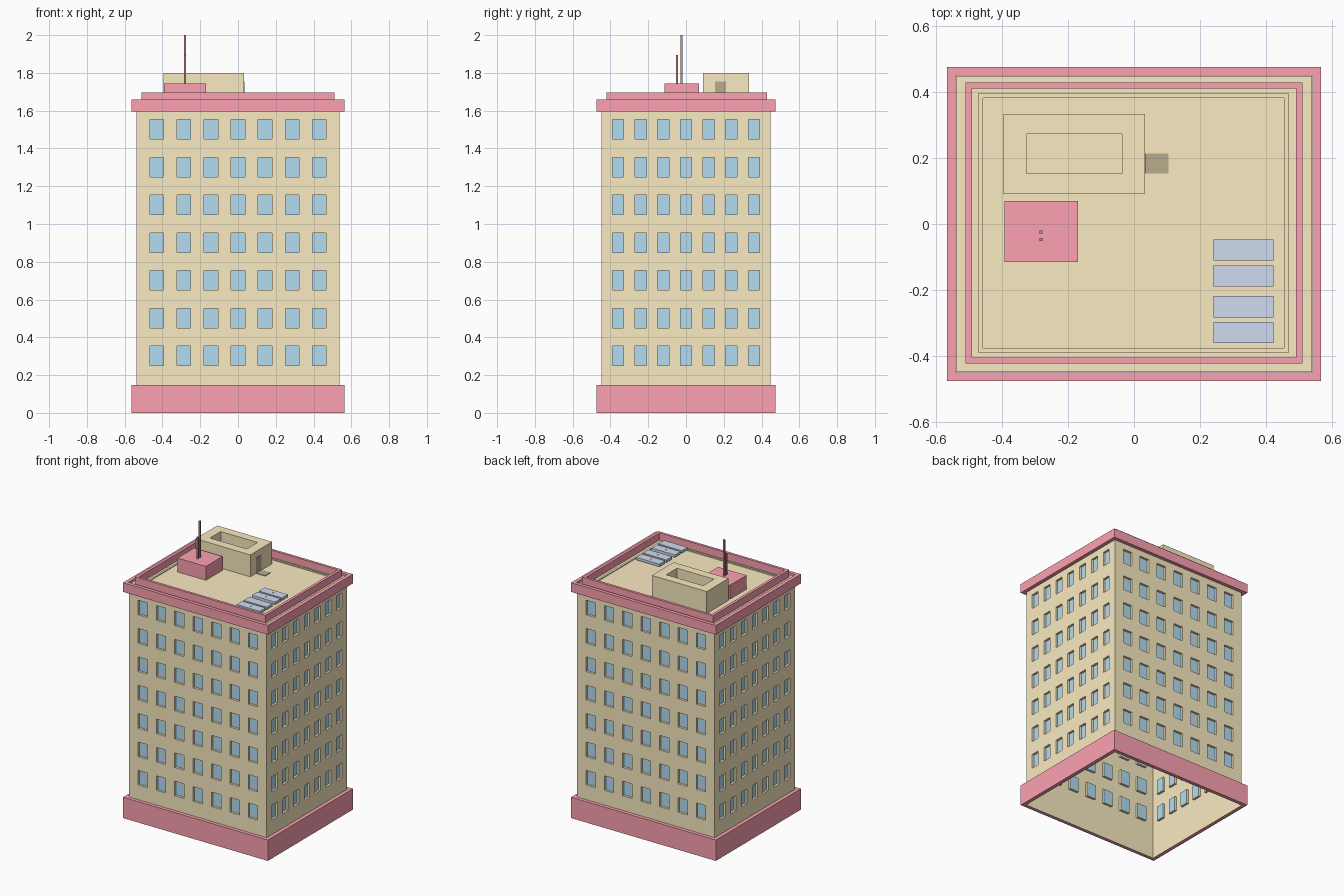
import bpy, bmesh
from mathutils import Matrix, Vector

if "Cube" in bpy.data.objects:
    bpy.data.objects.remove(bpy.data.objects["Cube"])


def material(name, rgb):
    m = bpy.data.materials.new(name)
    m.diffuse_color = (*rgb, 1)
    m.use_nodes = True
    m.node_tree.nodes["Principled BSDF"].inputs["Base Color"].default_value = m.diffuse_color
    return m


BEIGE = material("beige_plaster", (0.96, 0.83, 0.54))
PINK = material("pink_trim", (0.98, 0.36, 0.44))
GLASS = material("window_glass", (0.45, 0.72, 0.88))
SOLAR = material("solar_blue", (0.63, 0.71, 0.87))
DARK = material("dark_door", (0.48, 0.41, 0.27))
MAST = material("mast_brown", (0.60, 0.25, 0.28))

BX, BY, ROOF = 0.538, 0.448, 1.645


def finish(name, bm, *mats):
    me = bpy.data.meshes.new(name)
    bm.to_mesh(me)
    bm.free()
    for m in mats:
        me.materials.append(m)
    ob = bpy.data.objects.new(name, me)
    bpy.context.collection.objects.link(ob)
    return ob


def box(name, x, y, z, mat):
    bm = bmesh.new()
    size = Vector((x[1] - x[0], y[1] - y[0], z[1] - z[0]))
    mid = Vector((sum(x) / 2, sum(y) / 2, sum(z) / 2))
    bmesh.ops.create_cube(bm, size=1, matrix=Matrix.Translation(mid) @ Matrix.Diagonal((*size, 1)))
    return finish(name, bm, mat)


def frame(name, outer, inner, z, mat, center=(0, 0)):
    """Rectangular ring given outer and inner half sizes."""
    bm = bmesh.new()
    corners = [(-1, -1), (1, -1), (1, 1), (-1, 1)]
    loops = [[bm.verts.new((center[0] + h[0] * sx, center[1] + h[1] * sy, zz)) for sx, sy in corners]
             for h, zz in ((outer, z[0]), (outer, z[1]), (inner, z[1]), (inner, z[0]))]
    for k in range(4):
        a, b = loops[k], loops[(k + 1) % 4]
        for i in range(4):
            j = (i + 1) % 4
            bm.faces.new((a[i], a[j], b[j], b[i]))
    return finish(name, bm, mat)


def wall(name, half, dist, turn, spacing, width):
    """Facade sheet with a 7 x 7 grid of recessed windows."""
    bm = bmesh.new()
    us = [-half] + [c * spacing + s * width / 2 for c in range(-3, 4) for s in (-1, 1)] + [half]
    zs = [0] + [0.25 + 0.2 * r + h for r in range(7) for h in (0, 0.103)] + [ROOF]
    rot = Matrix.Rotation(turn, 4, 'Z')
    grid = [[bm.verts.new(rot @ Vector((u, -dist, z))) for u in us] for z in zs]
    panes = []
    for r in range(len(zs) - 1):
        for c in range(len(us) - 1):
            f = bm.faces.new((grid[r][c], grid[r][c + 1], grid[r + 1][c + 1], grid[r + 1][c]))
            if r % 2 and c % 2:
                panes.append(f)
    bm.normal_update()
    # recess: zero-width inset pushed inwards
    bmesh.ops.inset_individual(bm, faces=panes, thickness=0, depth=-0.016)
    for f in panes:
        f.material_index = 1
    return finish(name, bm, BEIGE, GLASS)


# Tower facades, hollow and open underneath
Q = 1.5707963267948966
wall("front_wall", BX, BY, 0, 0.1435, 0.073)
wall("right_wall", BY, BX, Q, 0.12, 0.06)
wall("back_wall", BX, BY, 2 * Q, 0.1435, 0.073)
wall("left_wall", BY, BX, 3 * Q, 0.12, 0.06)

# Roof slab with a low curb inside the parapet
box("roof_slab", (-BX, BX), (-BY, BY), (ROOF - 0.01, ROOF), BEIGE)
frame("roof_curb", (0.47, 0.392), (0.455, 0.378), (ROOF - 0.002, ROOF + 0.006), BEIGE, (-0.002, 0.003))

# Pink plinth, cornice and parapet
frame("plinth", (0.565, 0.474), (BX + 0.001, BY + 0.001), (0, 0.147), PINK)
frame("cornice", (0.565, 0.474), (BX + 0.001, BY + 0.001), (1.595, 1.66), PINK)
frame("parapet", (0.51, 0.425), (0.49, 0.407), (ROOF - 0.005, 1.696), PINK, (0, 0.003))

# Rooftop stair house with sunken top, door and doorstep
pc = (-0.181, 0.212)
frame("stair_house", (0.214, 0.121), (0.144, 0.06), (ROOF - 0.005, 1.80), BEIGE, pc)
box("stair_house_top", (-0.33, -0.032), (0.148, 0.276), (1.70, 1.715), BEIGE)
box("door", (0.03, 0.035), (0.153, 0.213), (ROOF, 1.755), DARK)
box("doorstep", (0.033, 0.105), (0.153, 0.213), (ROOF - 0.005, ROOF + 0.004), DARK)

# Equipment box with two antenna masts
box("equipment_box", (-0.392, -0.17), (-0.115, 0.07), (ROOF - 0.005, 1.743), PINK)
for name, y, top in (("tall_mast", -0.024, 2.0), ("short_mast", -0.047, 1.895)):
    box(name, (-0.286, -0.276), (y - 0.005, y + 0.005), (1.735, top), MAST)

# Solar panels on short posts
for i, y in enumerate((-0.079, -0.157, -0.250, -0.328)):
    box(f"solar_panel_{i + 1}", (0.24, 0.422), (y - 0.032, y + 0.032), (1.66, 1.678), SOLAR)
    box(f"panel_post_{i + 1}", (0.328, 0.334), (y - 0.003, y + 0.003), (ROOF - 0.005, 1.68), SOLAR)
